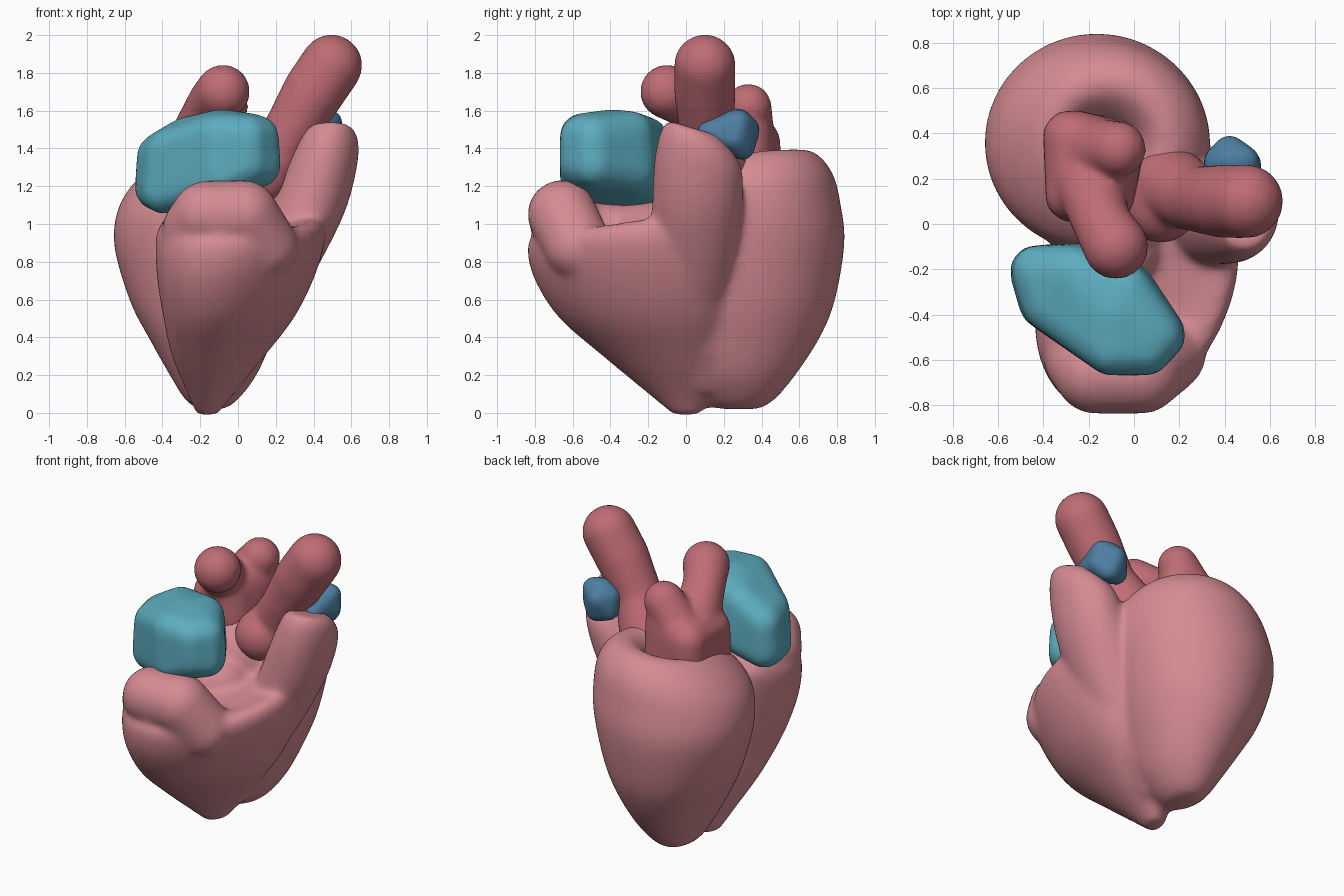
import bpy, bmesh, math
from mathutils import Vector

cube = bpy.data.objects.get("Cube")
if cube:
    bpy.data.objects.remove(cube, do_unlink=True)


def material(name, rgb):
    m = bpy.data.materials.new(name)
    m.use_nodes = True
    m.diffuse_color = (*rgb, 1)
    m.node_tree.nodes["Principled BSDF"].inputs["Base Color"].default_value = (*rgb, 1)
    return m


muscle = material("muscle pink", (0.66, 0.26, 0.29))
artery = material("artery red", (0.52, 0.15, 0.175))
teal = material("atrium teal", (0.11, 0.42, 0.53))
blue = material("vein blue", (0.075, 0.21, 0.36))


def smooth_rings(rings, steps=4):
    """Catmull-Rom interpolation between rings."""
    rings = [Vector(r) for r in rings]
    out = []
    for i in range(len(rings) - 1):
        p, a, b, n = rings[max(i - 1, 0)], rings[i], rings[i + 1], rings[min(i + 2, len(rings) - 1)]
        for s in range(steps):
            t = s / steps
            out.append(a + (b - p) * (t / 2) + (p * 2 - a * 5 + b * 4 - n) * (t * t / 2)
                       + ((a - b) * 3 + n - p) * (t ** 3 / 2))
    return out + [rings[-1]]


def loft(bm, rings, skew=0.0, lean=0.0, sides=40):
    """Closed skin over ellipses given as (z, x0, x1, y0, y1, tilt)."""
    loops = []
    for z, x0, x1, y0, y1, tilt in smooth_rings(rings):
        loop = []
        for i in range(sides):
            a = math.tau * i / sides
            dx, dy = math.cos(a) * (x1 - x0) / 2, math.sin(a) * (y1 - y0) / 2
            loop.append(bm.verts.new(((x0 + x1) / 2 + dx + skew * dy, (y0 + y1) / 2 + dy,
                                      z + tilt * dy + lean * z * dx)))
        loops.append(loop)
    faces = [bm.faces.new(loops[0][::-1]), bm.faces.new(loops[-1])]
    for low, high in zip(loops, loops[1:]):
        for i in range(sides):
            j = (i + 1) % sides
            faces.append(bm.faces.new((low[i], low[j], high[j], high[i])))
    bmesh.ops.recalc_face_normals(bm, faces=faces)


def chain(bm, points, steps=7):
    """Tube of overlapping balls through (x, y, z, radius) points."""
    for a, b in zip(points, points[1:]):
        a, b = Vector(a), Vector(b)
        for i in range(steps + 1):
            p = a.lerp(b, i / steps)
            made = bmesh.ops.create_icosphere(bm, subdivisions=3, radius=p[3])
            bmesh.ops.translate(bm, verts=made["verts"], vec=p[:3])


def hull(bm, points, radius, count=60):
    """Rounded convex lump wrapped around balls at the points."""
    cloud = []
    for p in points:
        for i in range(count):
            h = 1 - 2 * (i + 0.5) / count
            a, w = i * math.pi * (3 - math.sqrt(5)), math.sqrt(1 - h * h)
            cloud.append(bm.verts.new(Vector(p) + Vector((w * math.cos(a), w * math.sin(a), h)) * radius))
    bmesh.ops.convex_hull(bm, input=cloud)
    loose = [v for v in cloud if v.is_valid and not v.link_faces]
    bmesh.ops.delete(bm, geom=loose, context="VERTS")
    bmesh.ops.recalc_face_normals(bm, faces=bm.faces[:])


def finish(name, bm, mat, rounds=12):
    mesh = bpy.data.meshes.new(name)
    bm.to_mesh(mesh)
    bm.free()
    mesh.materials.append(mat)
    ob = bpy.data.objects.new(name, mesh)
    bpy.context.collection.objects.link(ob)
    remesh = ob.modifiers.new("fuse", "REMESH")
    remesh.mode = "VOXEL"
    remesh.voxel_size = 0.018
    remesh.use_smooth_shade = True
    smooth = ob.modifiers.new("soften", "SMOOTH")
    smooth.factor = 0.5
    smooth.iterations = rounds


bm = bmesh.new()
# Rear ventricle: a rounded cone with a hollow in its crown
loft(bm, [
    (0.02, -0.21, -0.07, 0.17, 0.39, 0),
    (0.07, -0.28, 0.00, 0.10, 0.47, 0),
    (0.2, -0.36, 0.10, 0.0, 0.58, 0),
    (0.4, -0.47, 0.19, -0.08, 0.71, 0),
    (0.6, -0.57, 0.26, -0.10, 0.79, 0),
    (0.9, -0.655, 0.325, -0.12, 0.84, 0),
    (1.1, -0.64, 0.335, -0.12, 0.82, 0),
    (1.24, -0.56, 0.30, -0.06, 0.78, 0.05),
    (1.34, -0.44, 0.21, 0.04, 0.69, 0.1),
    (1.36, -0.36, 0.12, 0.11, 0.59, 0.1),
    (1.31, -0.31, 0.05, 0.17, 0.51, 0.05),
    (1.22, -0.25, 0.0, 0.22, 0.44, 0),
], lean=0.06)
# Front ventricle: scooped body
loft(bm, [
    (-0.01, -0.22, -0.11, -0.07, 0.07, 0),
    (0.1, -0.26, -0.03, -0.2, 0.15, 0),
    (0.3, -0.34, 0.13, -0.44, 0.2, 0),
    (0.5, -0.38, 0.28, -0.67, 0.24, 0),
    (0.7, -0.41, 0.38, -0.80, 0.27, 0),
    (0.88, -0.42, 0.44, -0.84, 0.28, 0.05),
    (0.98, -0.41, 0.44, -0.82, 0.27, 0.1),
    (1.02, -0.37, 0.39, -0.74, 0.22, 0.15),
    (1.0, -0.25, 0.28, -0.6, 0.12, 0.2),
    (0.98, -0.1, 0.12, -0.4, -0.1, 0.2),
], skew=0.22)
# Raised front lip and left rim
chain(bm, [(-0.26, -0.3, 0.95, 0.15), (-0.24, -0.6, 0.98, 0.16), (-0.17, -0.66, 1.05, 0.18),
           (0.03, -0.655, 1.05, 0.185), (0.14, -0.57, 0.88, 0.18)])
chain(bm, [(-0.26, -0.3, 0.95, 0.15), (-0.05, -0.1, 0.95, 0.18)])
# Outflow tower
loft(bm, [
    (0.45, -0.1, 0.2, -0.1, 0.2, 0),
    (0.65, -0.03, 0.35, -0.14, 0.24, 0),
    (0.9, 0.1, 0.49, -0.18, 0.28, 0),
    (1.1, 0.18, 0.58, -0.18, 0.3, 0),
    (1.3, 0.26, 0.63, -0.17, 0.3, -0.1),
    (1.43, 0.32, 0.64, -0.14, 0.25, -0.25),
    (1.51, 0.37, 0.61, -0.1, 0.17, -0.3),
])
# Muscle filling the seam between the ventricles
chain(bm, [(-0.14, 0.0, 0.09, 0.07), (-0.14, 0.3, 0.11, 0.08)])
chain(bm, [(-0.08, 0.1, 0.2, 0.12), (-0.02, 0.12, 0.4, 0.18), (0.07, 0.13, 0.65, 0.2),
           (0.12, 0.15, 0.95, 0.21)])
finish("ventricles", bm, muscle, rounds=18)

# Slanted great artery
bm = bmesh.new()
chain(bm, [(0.12, 0.08, 1.25, 0.165), (0.16, 0.17, 1.28, 0.175), (0.27, 0.11, 1.48, 0.145),
           (0.4, 0.1, 1.7, 0.165), (0.495, 0.1, 1.84, 0.165)])
finish("great_artery", bm, artery)

# Branching artery: broad trunk, rear bump and forward arm
bm = bmesh.new()
hull(bm, [(-0.27, 0.13, 1.2), (-0.27, 0.13, 1.42), (-0.08, 0.34, 1.25), (-0.08, 0.33, 1.5),
          (-0.28, 0.38, 1.25), (-0.28, 0.38, 1.43), (-0.12, 0.12, 1.3), (-0.14, 0.12, 1.48)], 0.125)
chain(bm, [(-0.17, 0.33, 1.48, 0.14), (-0.07, 0.33, 1.62, 0.125)])
chain(bm, [(-0.2, 0.18, 1.48, 0.15), (-0.14, 0.0, 1.64, 0.13), (-0.08, -0.1, 1.7, 0.145)])
finish("branching_artery", bm, artery)

# Boxy teal atrium lying across the front
bm = bmesh.new()
hull(bm, [(-0.43, -0.21, 1.19), (-0.42, -0.21, 1.36), (-0.25, -0.2, 1.24), (-0.27, -0.21, 1.45),
          (-0.03, -0.28, 1.28), (-0.04, -0.29, 1.48), (0.11, -0.49, 1.31), (0.1, -0.49, 1.46),
          (-0.1, -0.55, 1.25), (-0.1, -0.55, 1.47), (0.05, -0.55, 1.32), (0.05, -0.55, 1.46),
          (-0.39, -0.35, 1.17), (-0.37, -0.36, 1.38), (-0.1, -0.4, 1.49)], 0.12)
finish("front_atrium", bm, teal)

# Blue cap behind the tower
bm = bmesh.new()
hull(bm, [(0.42, 0.28, 1.55), (0.42, 0.33, 1.5), (0.45, 0.3, 1.4), (0.37, 0.28, 1.42),
          (0.5, 0.26, 1.45), (0.47, 0.12, 1.48), (0.42, 0.13, 1.5), (0.37, 0.27, 1.51),
          (0.49, 0.28, 1.54)], 0.065)
finish("rear_vein", bm, blue, rounds=6)
